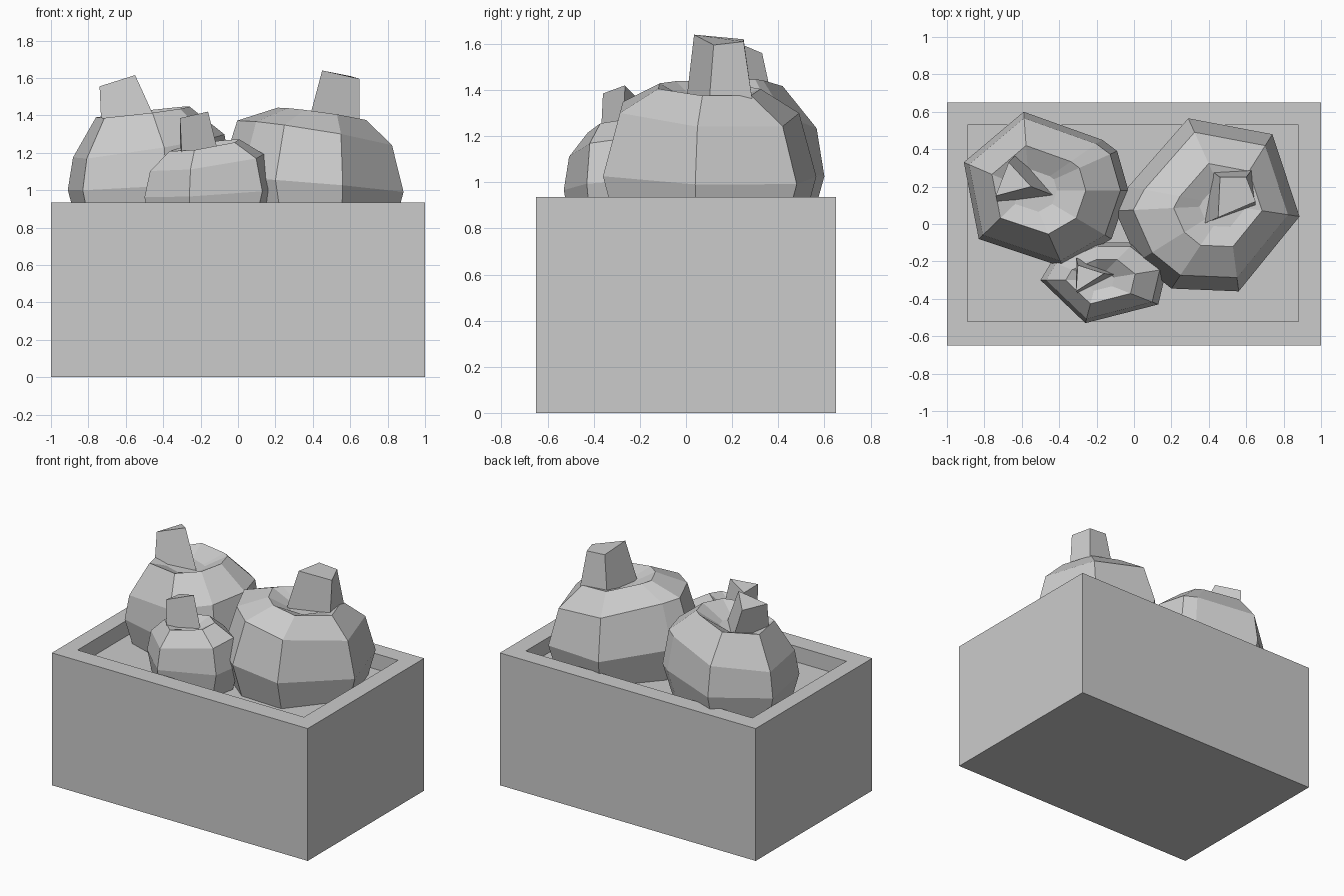
import bpy
import bmesh
from mathutils import Vector

old = bpy.data.objects.get("Cube")
if old:
    bpy.data.objects.remove(old, do_unlink=True)

grey = bpy.data.materials.new("plain_grey")
grey.use_nodes = True
tone = (0.6, 0.6, 0.6, 1)
grey.diffuse_color = tone
grey.node_tree.nodes["Principled BSDF"].inputs["Base Color"].default_value = tone


def finish(bm, name):
    bmesh.ops.recalc_face_normals(bm, faces=bm.faces)
    mesh = bpy.data.meshes.new(name)
    bm.to_mesh(mesh)
    bm.free()
    mesh.materials.append(grey)
    obj = bpy.data.objects.new(name, mesh)
    bpy.context.collection.objects.link(obj)
    return obj


def loft(name, rings):
    """Skin a stack of equal-sized rings and cap both ends."""
    bm = bmesh.new()
    loops = [[bm.verts.new(p) for p in ring] for ring in rings]
    for low, high in zip(loops, loops[1:]):
        for i in range(len(low)):
            j = (i + 1) % len(low)
            bm.faces.new((low[i], low[j], high[j], high[i]))
    bm.faces.new(loops[0][::-1])
    bm.faces.new(loops[-1])
    return finish(bm, name)


def rect(x0, x1, y0, y1, z):
    return [(x0, y0, z), (x1, y0, z), (x1, y1, z), (x0, y1, z)]


def pumpkin(name, centre, outline, profile, tilt, stem_base, stem_top):
    """Lobed body: the outline shrinks along the profile and leans by tilt."""
    c, lean = Vector(centre), Vector(tilt)
    rings = []
    for scale, z, lift in profile:
        ring = []
        for point in outline:
            d = (Vector(point) - c) * scale
            ring.append((c.x + d.x, c.y + d.y, z + lift * lean.dot(d)))
        rings.append(ring)
    loft(name + "_body", rings)
    loft(name + "_stem", [stem_base, stem_top])


# Planter box with a shallow recess
RIM, FLOOR = 0.935, 0.825
hole = (-0.89, 0.88, -0.52, 0.53)
loft("planter_box", [
    rect(-1, 1, -0.65, 0.65, 0), rect(-1, 1, -0.65, 0.65, RIM),
    rect(*hole, RIM), rect(*hole, FLOOR)])

# Left pumpkin
pumpkin(
    "left_pumpkin", (-0.56, 0.18),
    [(-0.91, 0.33), (-0.83, -0.08), (-0.38, -0.23), (-0.12, -0.08),
     (-0.03, 0.18), (-0.09, 0.39), (-0.17, 0.45), (-0.59, 0.6)],
    [(0.86, FLOOR - 0.01, 0), (1, 1.02, 0.3), (0.92, 1.22, 0.8),
     (0.57, 1.41, 0.6), (0.28, 1.36, 0)],
    (0.2, 0.06),
    [(-0.73, 0.11, 1.33), (-0.42, 0.15, 1.33), (-0.62, 0.38, 1.33)],
    [(-0.74, 0.15, 1.555), (-0.55, 0.2, 1.615), (-0.67, 0.33, 1.56)])

# Right pumpkin
pumpkin(
    "right_pumpkin", (0.5, 0.1),
    [(0.29, 0.565), (-0.03, 0.2), (-0.1, 0.07), (0.02, -0.2),
     (0.2, -0.345), (0.56, -0.36), (0.885, 0.04), (0.74, 0.48)],
    [(0.88, FLOOR - 0.01, 0), (1, 1.02, 0.4), (0.84, 1.29, 0.8),
     (0.48, 1.4, 0.7), (0.25, 1.37, 0)],
    (-0.2, -0.06),
    [(0.37, 0, 1.34), (0.65, 0.1, 1.34), (0.63, 0.29, 1.34), (0.42, 0.28, 1.34)],
    [(0.45, 0.035, 1.64), (0.65, 0.12, 1.595), (0.6, 0.25, 1.61), (0.46, 0.25, 1.62)])

# Small front pumpkin
pumpkin(
    "small_pumpkin", (-0.2, -0.3),
    [(-0.5, -0.3), (-0.26, -0.53), (0.13, -0.43), (0.175, -0.24),
     (0, -0.1), (-0.2, -0.1), (-0.44, -0.2)],
    [(0.88, FLOOR - 0.01, 0), (1, 0.98, 0.3), (0.9, 1.14, 0.7),
     (0.55, 1.235, 0.8), (0.25, 1.2, 0)],
    (0.2, 0.15),
    [(-0.3, -0.37, 1.18), (-0.1, -0.27, 1.18), (-0.31, -0.18, 1.18)],
    [(-0.31, -0.36, 1.385), (-0.16, -0.265, 1.42), (-0.3, -0.22, 1.375)])
